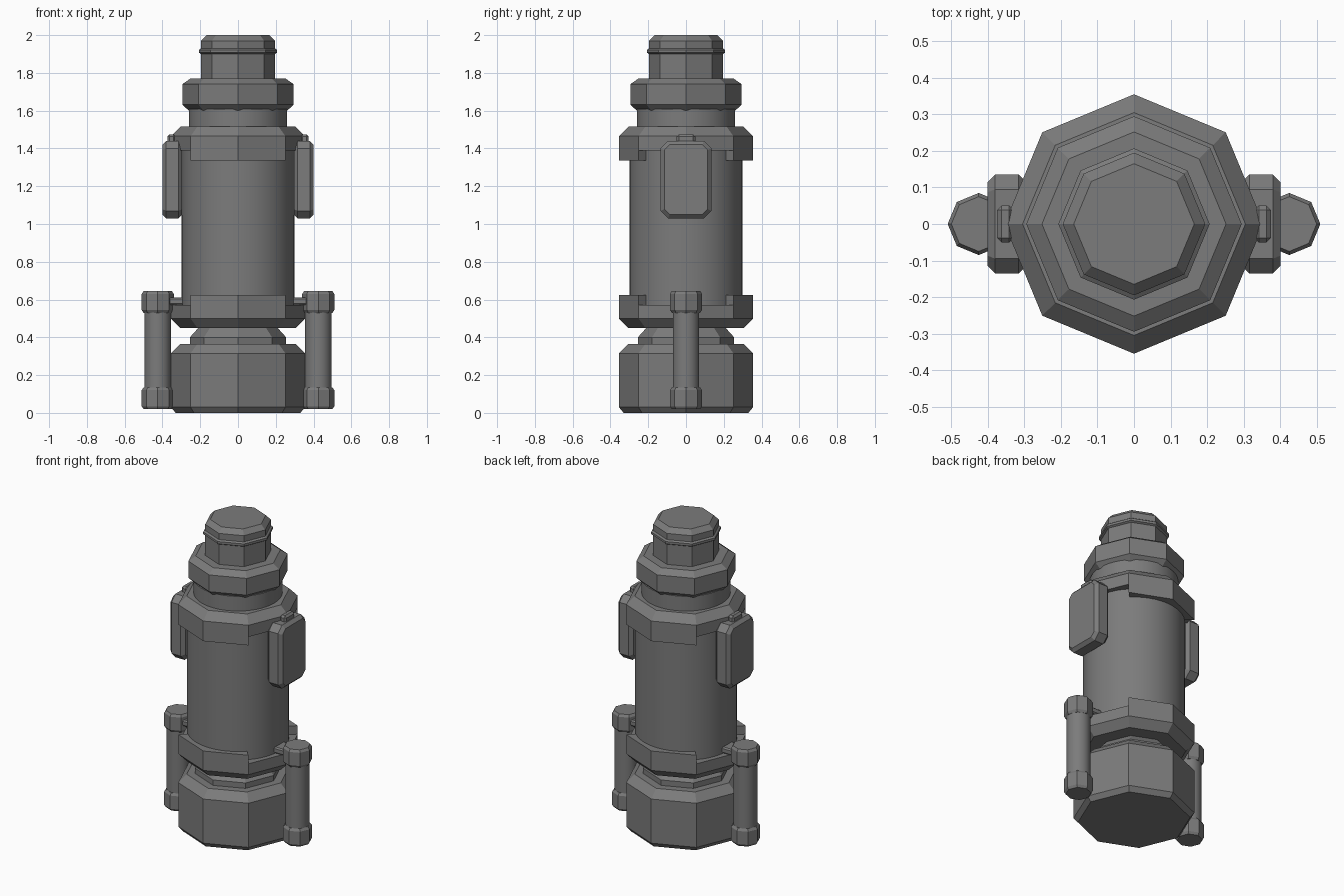
import bpy, bmesh, math
from mathutils import Matrix, Vector

cube = bpy.data.objects.get("Cube")
if cube:
    bpy.data.objects.remove(cube, do_unlink=True)

grey = bpy.data.materials.new("dark_grey")
grey.use_nodes = True
colour = (0.2, 0.2, 0.2, 1)
grey.diffuse_color = colour
grey.node_tree.nodes["Principled BSDF"].inputs["Base Color"].default_value = colour


def finish(name, bm, smooth=False):
    bmesh.ops.recalc_face_normals(bm, faces=bm.faces)
    mesh = bpy.data.meshes.new(name)
    bm.to_mesh(mesh)
    bm.free()
    mesh.materials.append(grey)
    obj = bpy.data.objects.new(name, mesh)
    bpy.context.collection.objects.link(obj)
    if smooth:
        bpy.ops.object.select_all(action="DESELECT")
        obj.select_set(True)
        bpy.context.view_layer.objects.active = obj
        bpy.ops.object.shade_smooth_by_angle(angle=math.radians(30))
    return obj


def turned(name, profile, sides=8, x=0, smooth=False):
    """Solid of revolution from (radius, height) pairs, corners on the axes."""
    bm = bmesh.new()
    rings = []
    for r, z in profile:
        rings.append([bm.verts.new((x + r * math.cos(math.tau * i / sides),
                                    r * math.sin(math.tau * i / sides), z))
                      for i in range(sides)])
    for a, b in zip(rings, rings[1:]):
        for i in range(sides):
            j = (i + 1) % sides
            bm.faces.new((a[i], a[j], b[j], b[i]))
    bm.faces.new(rings[0])
    bm.faces.new(rings[-1])
    return finish(name, bm, smooth)


def block(name, centre, size, bevel, corner=0):
    """Box with chamfered edges; corner also clips its outline seen along x."""
    bm = bmesh.new()
    bmesh.ops.create_cube(bm, size=1, matrix=Matrix.Translation(centre)
                          @ Matrix.Diagonal((*size, 1)))
    if corner:
        along_x = [e for e in bm.edges
                   if abs(e.verts[0].co.x - e.verts[1].co.x) > 0.01]
        bmesh.ops.bevel(bm, geom=along_x, offset=corner, segments=1, affect="EDGES")
        rim = [e for e in bm.edges
               if abs(e.verts[0].co.x - e.verts[1].co.x) < 0.001]
    else:
        rim = bm.edges[:]
    bmesh.ops.bevel(bm, geom=rim, offset=bevel, segments=1, affect="EDGES")
    return finish(name, bm)


def skirt(name, low, high):
    """Two quarter bands of the collar, at the front and the back."""
    bm = bmesh.new()
    for start in (1, 5):
        columns = []
        for i in range(start, start + 3):
            d = Vector((math.cos(math.tau * i / 8), math.sin(math.tau * i / 8), 0))
            columns.append([bm.verts.new(d * r + Vector((0, 0, z)))
                            for r, z in ((0.27, low), (0.355, low),
                                         (0.355, high), (0.27, high))])
        for a, b in zip(columns, columns[1:]):
            for k in range(4):
                m = (k + 1) % 4
                bm.faces.new((a[k], a[m], b[m], b[k]))
        bm.faces.new(columns[0])
        bm.faces.new(columns[-1])
    return finish(name, bm)


# Base and waist
turned("base", [(0.33, 0), (0.355, 0.03), (0.355, 0.315), (0.305, 0.365)])
turned("waist", [(0.255, 0.36), (0.255, 0.40), (0.21, 0.45), (0.21, 0.47)])

# Body tube and collars with side notches
turned("body_tube", [(0.298, 0.48), (0.298, 1.48)], 48, smooth=True)
turned("lower_collar", [(0.305, 0.45), (0.355, 0.5), (0.355, 0.57)])
skirt("lower_collar_skirt", 0.57, 0.625)
turned("upper_collar", [(0.355, 1.39), (0.355, 1.465), (0.305, 1.515)])
skirt("upper_collar_skirt", 1.335, 1.39)

# Neck, cap and nozzle
turned("neck", [(0.26, 1.5), (0.26, 1.61)], 48, smooth=True)
turned("cap", [(0.26, 1.6), (0.295, 1.632), (0.295, 1.74), (0.252, 1.77)])
turned("nozzle", [(0.195, 1.76), (0.195, 1.97), (0.165, 2.0)])
turned("nozzle_ring", [(0.195, 1.9), (0.207, 1.907), (0.207, 1.922), (0.195, 1.93)])

# Side boxes, canisters and brackets
for side, s in (("left", 1), ("right", -1)):
    block(side + "_box", (s * 0.348, 0, 1.235), (0.105, 0.27, 0.41), 0.02, 0.04)
    block(side + "_box_knob", (s * 0.352, 0, 1.45), (0.045, 0.1, 0.05), 0.012)
    x = s * 0.425
    turned(side + "_canister", [(0.07, 0.1), (0.07, 0.56)], 32, x, True)
    turned(side + "_canister_foot",
           [(0.075, 0.02), (0.085, 0.035), (0.085, 0.12), (0.075, 0.135)], 8, x)
    turned(side + "_canister_head",
           [(0.075, 0.53), (0.085, 0.545), (0.085, 0.63), (0.075, 0.645)], 8, x)
    block(side + "_bracket", (s * 0.33, 0, 0.592), (0.1, 0.1, 0.04), 0.008)
